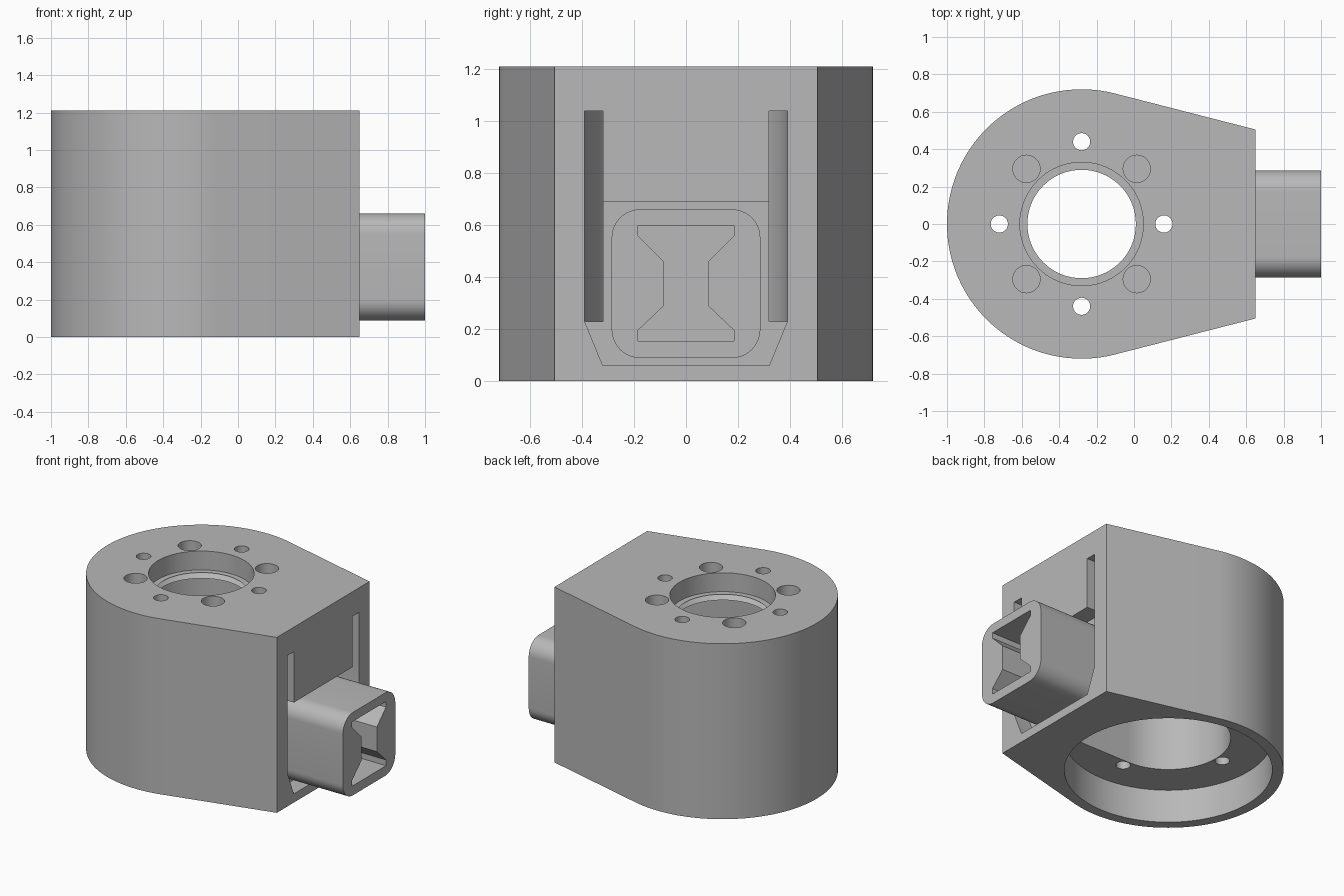
import bpy, bmesh, math
from mathutils import Vector

cube = bpy.data.objects.get("Cube")
if cube:
    bpy.data.objects.remove(cube, do_unlink=True)

CX = -0.28          # axis of the round housing
HEIGHT = 1.21
FACE = 0.65         # flat mounting face

grey = bpy.data.materials.new("plain grey")
grey.use_nodes = True
grey.diffuse_color = (0.48, 0.48, 0.48, 1)
shader = next(n for n in grey.node_tree.nodes if n.type == 'BSDF_PRINCIPLED')
shader.inputs["Base Color"].default_value = grey.diffuse_color
shader.inputs["Roughness"].default_value = 0.6


def prism(name, points, direction):
    """Extrude a closed 3D outline along a direction."""
    bm = bmesh.new()
    face = bm.faces.new([bm.verts.new(p) for p in points])
    new = bmesh.ops.extrude_face_region(bm, geom=[face])["geom"]
    bmesh.ops.translate(bm, vec=Vector(direction),
                        verts=[v for v in new if isinstance(v, bmesh.types.BMVert)])
    bmesh.ops.recalc_face_normals(bm, faces=bm.faces)
    mesh = bpy.data.meshes.new(name)
    bm.to_mesh(mesh)
    bm.free()
    mesh.materials.append(grey)
    obj = bpy.data.objects.new(name, mesh)
    bpy.context.collection.objects.link(obj)
    return obj


def upright(name, outline, z0, z1):
    return prism(name, [(x, y, z0) for x, y in outline], (0, 0, z1 - z0))


def sideways(name, outline, x0, x1):
    return prism(name, [(x0, y, z) for y, z in outline], (x1 - x0, 0, 0))


def arc(x, y, r, start, end, n):
    return [(x + r * math.cos(start + (end - start) * i / n),
             y + r * math.sin(start + (end - start) * i / n)) for i in range(n + 1)]


def disc(x, y, r, n=64):
    return arc(x, y, r, 0, math.tau, n)[:-1]


def rect(a0, a1, b0, b1):
    return [(a0, b0), (a1, b0), (a1, b1), (a0, b1)]


def cut(target, cutter):
    cutter.hide_render = True
    bpy.context.view_layer.objects.active = target
    mod = target.modifiers.new("cut", 'BOOLEAN')
    mod.operation = 'DIFFERENCE'
    mod.solver = 'EXACT'
    mod.object = cutter
    bpy.ops.object.modifier_apply(modifier=mod.name)
    bpy.data.objects.remove(cutter, do_unlink=True)


def shade(obj):
    bpy.ops.object.select_all(action='DESELECT')
    obj.select_set(True)
    bpy.context.view_layer.objects.active = obj
    bpy.ops.object.shade_smooth_by_angle(angle=math.radians(30))


# Housing: round back with tangent sides running to the flat face
corner = Vector((FACE - CX, 0.505))
tangent = math.atan2(corner.y, corner.x) + math.acos(0.72 / corner.length)
outline = arc(CX, 0, 0.72, tangent, math.tau - tangent, 96)
outline += [(FACE, -corner.y), (FACE, corner.y)]
housing = upright("housing", outline, 0, HEIGHT)

# Wide bottom bore, then the keyhole-shaped chamber above it
cut(housing, upright("bore", disc(CX, 0, 0.65, 96), -0.1, 0.23))
keyhole = arc(CX, 0, 0.39, math.pi / 2, math.pi * 1.5, 40) + [(0.42, -0.39), (0.42, 0.39)]
cut(housing, upright("chamber", keyhole, 0.23, 1.04))

# Top opening with a tapered seat
cut(housing, upright("opening", disc(CX, 0, 0.29), 0.9, 1.3))
bpy.ops.mesh.primitive_cone_add(vertices=64, radius1=0.27, radius2=0.33, depth=0.06,
                                location=(CX, 0, 1.05))
cut(housing, bpy.context.object)
cut(housing, upright("counterbore", disc(CX, 0, 0.33), 1.08, 1.3))

# Four through screw holes and four blind holes between them
for i in range(4):
    a = i * math.pi / 2
    b = a + math.pi / 4
    cut(housing, upright("screw_hole", disc(CX + 0.44 * math.cos(a), 0.44 * math.sin(a),
                                            0.046, 24), 0.1, 1.3))
    cut(housing, upright("blind_hole", disc(CX + 0.417 * math.cos(b), 0.417 * math.sin(b),
                                            0.073, 32), 1.09, 1.3))

# Recess and the two tall slots in the flat face
recess = [(-0.39, 0.69), (-0.39, 0.23), (-0.32, 0.06), (0.32, 0.06), (0.39, 0.23), (0.39, 0.69)]
cut(housing, sideways("recess", recess, 0.53, 0.8))
for side in (-1, 1):
    y0, y1 = sorted((side * 0.32, side * 0.39))
    cut(housing, sideways("slot", rect(y0, y1, 0.23, 1.04), 0.35, 0.8))
shade(housing)

# Square arm with rounded corners and an hourglass socket
R = 0.11
arm_outline = []
for i, (sy, sz) in enumerate([(1, 1), (-1, 1), (-1, -1), (1, -1)]):
    arm_outline += arc(sy * (0.286 - R), 0.375 + sz * (0.286 - R), R,
                       i * math.pi / 2, (i + 1) * math.pi / 2, 12)
arm = sideways("arm", arm_outline, 0.5, 1.0)
half = [(0.185, 0.155), (0.185, 0.195), (0.085, 0.29),
        (0.085, 0.46), (0.185, 0.56), (0.185, 0.598)]
socket = half + [(-y, z) for y, z in reversed(half)]
cut(arm, sideways("socket", socket, 0.54, 1.1))
shade(arm)
